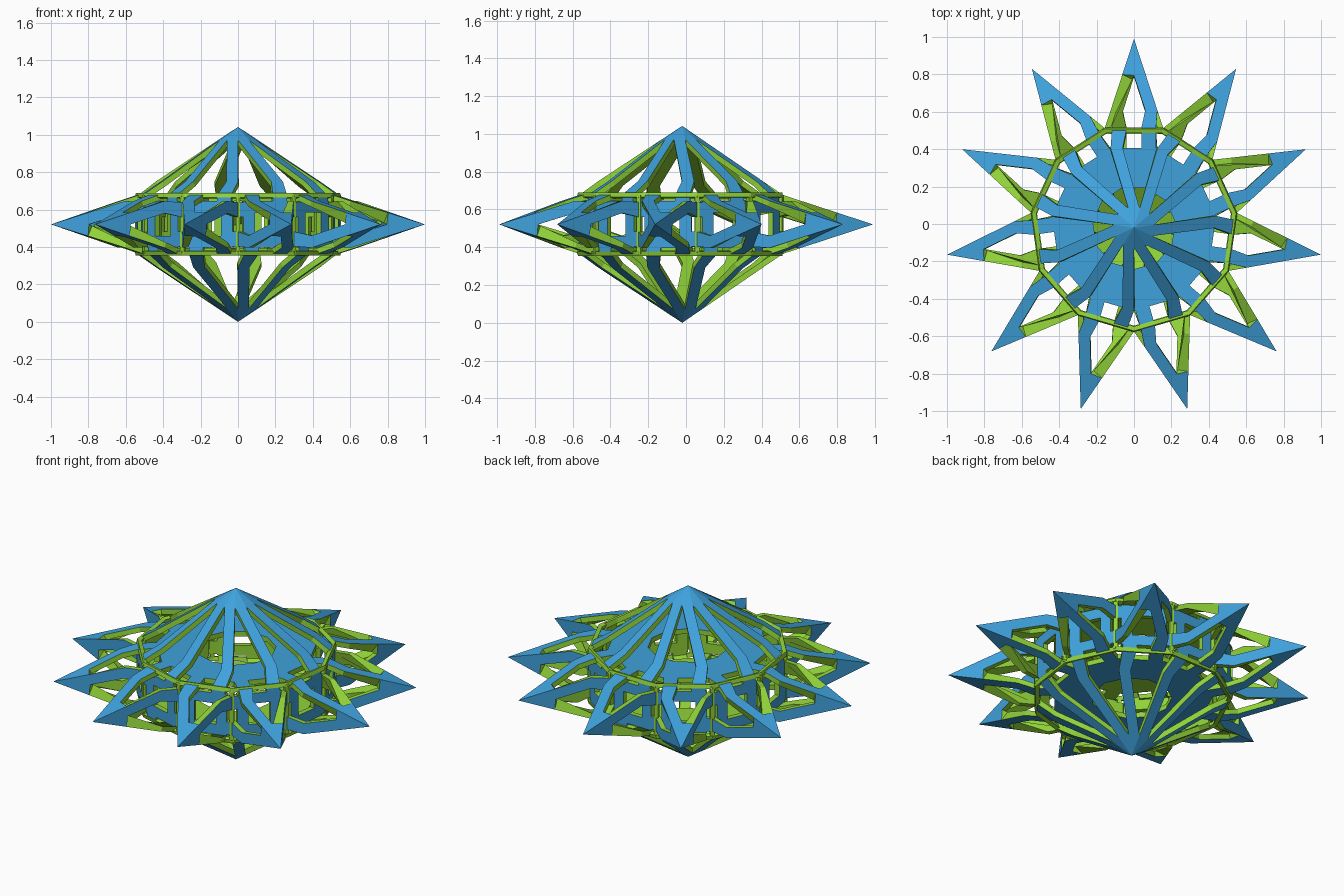
import bpy, bmesh, math
from mathutils import Vector

if "Cube" in bpy.data.objects:
    bpy.data.objects.remove(bpy.data.objects["Cube"])

N = 11
R, HALF = 0.555, 0.156          # core prism radius and half height
TIP, APEX = 1.01, 0.521         # side spike reach, top/bottom apex reach
CENTRE = Vector((0, -0.02, 0.521))


def material(name, color):
    m = bpy.data.materials.new(name)
    m.diffuse_color = color
    m.use_nodes = True
    m.node_tree.nodes["Principled BSDF"].inputs["Base Color"].default_value = m.diffuse_color
    return m


blue = material("outer_blue", (0.05, 0.36, 0.72, 1))
green = material("inner_green", (0.28, 0.65, 0.04, 1))


def make_object(name, bm, mats):
    bmesh.ops.remove_doubles(bm, verts=bm.verts, dist=1e-4)
    me = bpy.data.meshes.new(name)
    bm.to_mesh(me)
    bm.free()
    for m in mats:
        me.materials.append(m)
    ob = bpy.data.objects.new(name, me)
    bpy.context.collection.objects.link(ob)
    return ob


def ring_point(k, z):
    a = math.pi / 2 + (k + 0.5) * 2 * math.pi / N
    return CENTRE + Vector((R * math.cos(a), R * math.sin(a), z))


top = [ring_point(k, HALF) for k in range(N)]
low = [ring_point(k, -HALF) for k in range(N)]


def cell(bm, tip, corners, cap, inner):
    # one pyramid: arms running down each side, and a framed plate on its base
    c = sum(corners, Vector()) / len(corners)

    def face(pts):
        bm.faces.new([bm.verts.new(q) for q in pts])

    for i, a in enumerate(corners):
        b = corners[(i + 1) % len(corners)]
        mid = (a + b) / 2
        normal = (a - tip).cross(b - tip)
        if normal.dot(mid - (c + tip) / 2) < 0:
            normal = -normal
        right = (tip - mid).cross(normal).normalized() * (a - b).length / 2

        def p(t, u):
            return tip.lerp(mid, t) + right * (t * u)

        def q(s, u):
            return c.lerp(mid, s) + right * u

        # arm along the right edge, ending on the core edge
        face([tip, p(cap, -1), p(*inner), p(0.8, 0.48), p(1, 0.25),
              p(1, 0.75), p(0.8, 1), p(cap, 1)])
        # tab from the core edge to the plate, carrying the neighbour's arm
        face([q(1, -0.75), q(1, -0.25), q(0.8, -0.25), q(0.8, -0.75)])
        # plate frame segment
        face([q(0.8, -0.8), q(0.8, -0.75), q(0.8, -0.25), q(0.8, 0.8),
              q(0.4, 0.4), q(0.4, -0.4)])


# connected shell of all pyramids
bm = bmesh.new()
for s, ring in ((1, top), (-1, low)):
    cell(bm, CENTRE + Vector((0, 0, s * APEX)), ring, 0.2, (0.22, -0.75))
for k in range(N):
    j = (k + 1) % N
    a = math.pi / 2 + (k + 1) * 2 * math.pi / N
    tip = CENTRE + Vector((TIP * math.cos(a), TIP * math.sin(a), 0))
    cell(bm, tip, [top[k], top[j], low[j], low[k]], 0.4, (0.41, 0.0))
shell = make_object("star_shell", bm, (blue, green))
mod = shell.modifiers.new("thickness", 'SOLIDIFY')
mod.thickness, mod.offset = 0.03, -1
mod.use_even_offset = True
mod.material_offset = mod.material_offset_rim = 1

# thin bars along the edges of the core prism
bm = bmesh.new()


def bar(a, b, w=0.024):
    d = (b - a).normalized()
    m = (a + b) / 2 - CENTRE
    out = (m - d * m.dot(d)).normalized()
    side = d.cross(out) * w / 2
    ends = []
    for p in (a, b):
        ends.append([bm.verts.new(p + o) for o in
                     (side, -side, -side - out * w, side - out * w)])
    bm.faces.new(ends[0])
    bm.faces.new(ends[1][::-1])
    for i in range(4):
        j = (i + 1) % 4
        bm.faces.new((ends[0][j], ends[0][i], ends[1][i], ends[1][j]))


for k in range(N):
    j = (k + 1) % N
    bar(top[k], top[j])
    bar(low[k], low[j])
    bar(low[k], top[k])
bmesh.ops.recalc_face_normals(bm, faces=bm.faces)
make_object("core_edge_bars", bm, (green,))
